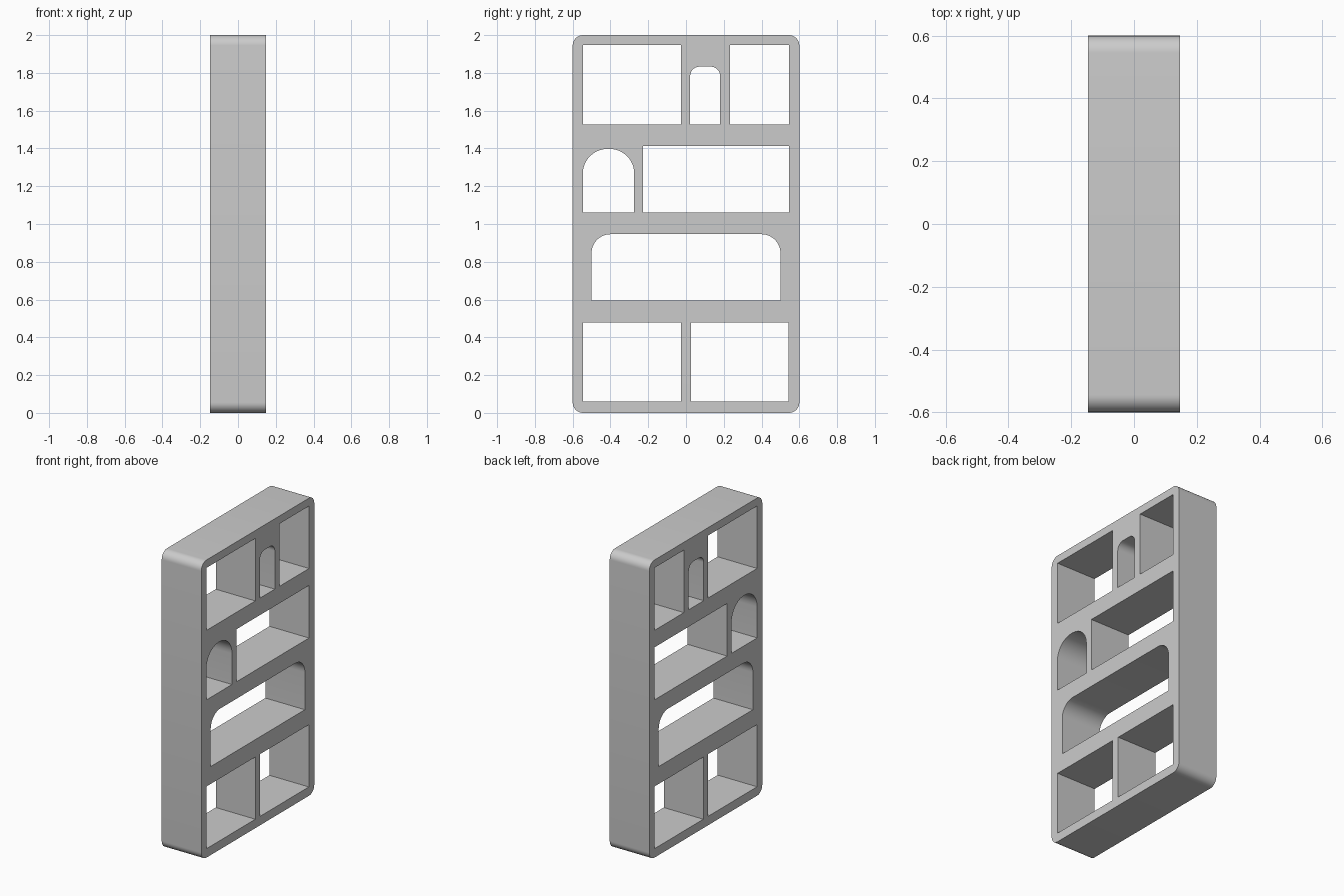
import bpy, bmesh
from math import sin, cos, pi, radians

if "Cube" in bpy.data.objects:
    bpy.data.objects.remove(bpy.data.objects["Cube"])

DEPTH = 0.294


def corner(cx, cy, rx, ry, start, n=10):
    # quarter ellipse starting at the given angle
    return [(cx + rx * cos(start + pi / 2 * i / n),
             cy + ry * sin(start + pi / 2 * i / n)) for i in range(n + 1)]


def opening(y0, y1, z0, z1, rx=0, rz=0, base_r=0):
    # rectangle with optional rounded upper and lower corners
    pts = []
    if base_r:
        pts += corner(y0 + base_r, z0 + base_r, base_r, base_r, pi)
        pts += corner(y1 - base_r, z0 + base_r, base_r, base_r, 1.5 * pi)
    else:
        pts += [(y0, z0), (y1, z0)]
    if rx:
        pts += corner(y1 - rx, z1 - rz, rx, rz, 0)
        pts += corner(y0 + rx, z1 - rz, rx, rz, pi / 2)
    else:
        pts += [(y1, z1), (y0, z1)]
    return pts


outlines = [
    opening(-0.6, 0.6, 0, 2, 0.055, 0.055, 0.055),      # outer frame
    opening(-0.545, -0.026, 1.527, 1.947),              # top row
    opening(0.022, 0.181, 1.527, 1.833, 0.05, 0.05),
    opening(0.232, 0.544, 1.527, 1.947),
    opening(-0.546, -0.274, 1.06, 1.398, 0.132, 0.13),  # arch row
    opening(-0.227, 0.544, 1.06, 1.413),
    opening(-0.5, 0.5, 0.595, 0.946, 0.1, 0.1),         # wide rounded row
    opening(-0.545, -0.026, 0.06, 0.478),               # bottom row
    opening(0.026, 0.542, 0.06, 0.478),
]

# Shelf body: flat filled profile with holes, extruded along x
curve = bpy.data.curves.new("shelf_unit", 'CURVE')
curve.dimensions = '2D'
curve.fill_mode = 'BOTH'
curve.extrude = DEPTH / 2
for pts in outlines:
    s = curve.splines.new('POLY')
    s.points.add(len(pts) - 1)
    for p, (y, z) in zip(s.points, pts):
        p.co = (y, z, 0, 1)
    s.use_cyclic_u = True

shelf = bpy.data.objects.new("shelf_unit", curve)
bpy.context.collection.objects.link(shelf)
shelf.rotation_euler = (radians(90), 0, radians(90))
bpy.context.view_layer.objects.active = shelf
shelf.select_set(True)
bpy.ops.object.convert(target='MESH')
shelf = bpy.context.object
shelf.name = "shelf_unit"
bpy.ops.object.transform_apply(location=False, rotation=True, scale=False)

# Weld the caps to the walls
bm = bmesh.new()
bm.from_mesh(shelf.data)
bmesh.ops.remove_doubles(bm, verts=bm.verts, dist=0.0002)
bmesh.ops.recalc_face_normals(bm, faces=bm.faces)
bm.to_mesh(shelf.data)
bm.free()
bpy.ops.object.shade_smooth_by_angle(angle=radians(30))
